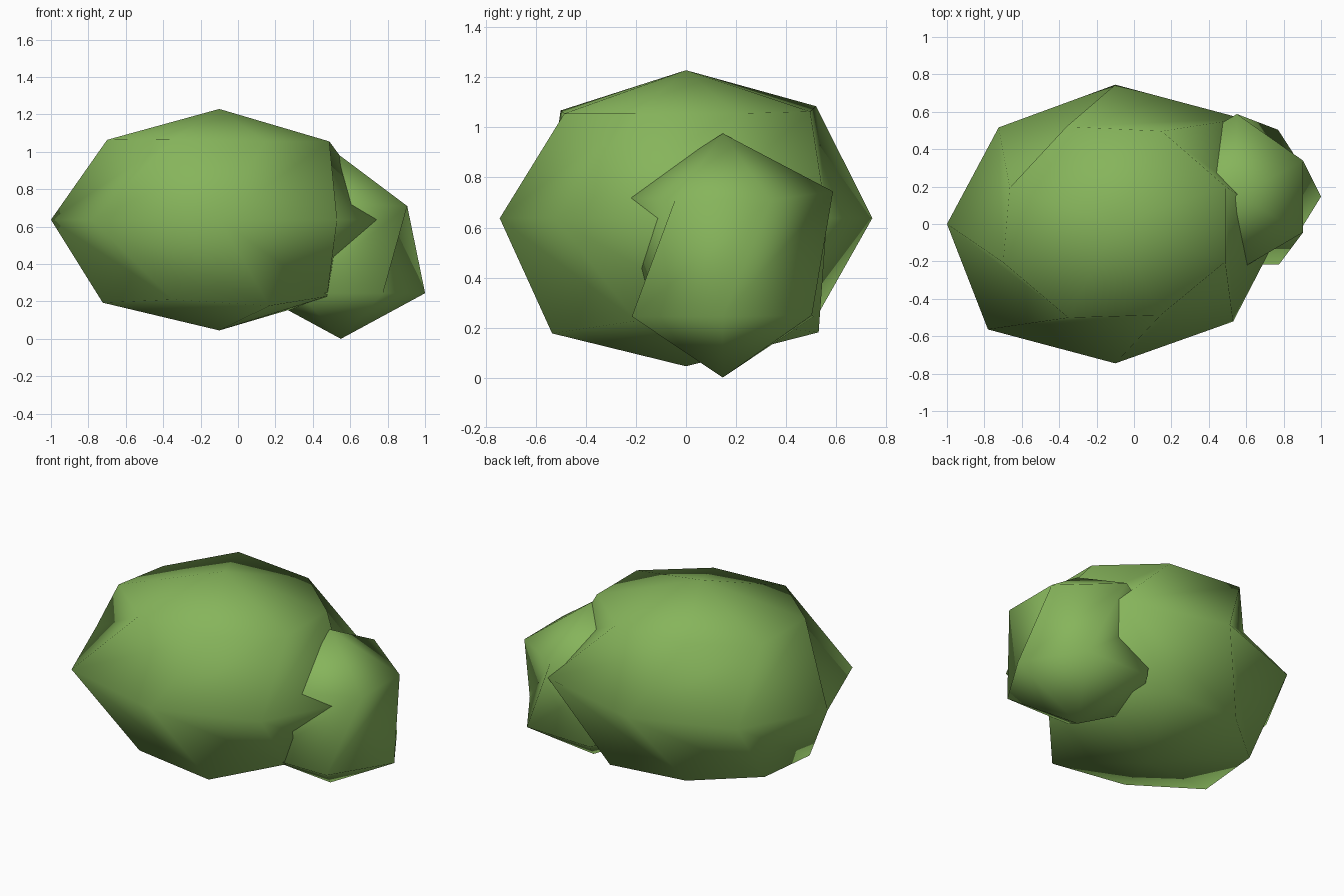
import bpy, bmesh
from math import sin, cos, pi

cube = bpy.data.objects.get("Cube")
if cube:
    bpy.data.objects.remove(cube, do_unlink=True)

# Single leaf colour
leaf = bpy.data.materials.new("leaf_green")
leaf.use_nodes = True
green = (0.24, 0.46, 0.105, 1)
leaf.diffuse_color = green
bsdf = next(n for n in leaf.node_tree.nodes if n.type == 'BSDF_PRINCIPLED')
bsdf.inputs["Base Color"].default_value = green
bsdf.inputs["Roughness"].default_value = 0.9


def foliage_clump(name, centre, radii, segments, ring_scales):
    """Coarse ellipsoid with every other ring turned half a step.

    ring_scales holds one list of outward scale factors per ring, top to bottom."""
    bm = bmesh.new()

    def add(x, y, z):
        p = (x, y, z)
        return bm.verts.new([c + r * v for c, r, v in zip(centre, radii, p)])

    bands = len(ring_scales) + 1
    rings = []
    for i, scales in enumerate(ring_scales, 1):
        polar = pi * i / bands
        turn = 0.5 * (i % 2)
        ring = []
        for k, s in enumerate(scales):
            a = 2 * pi * (k + turn) / segments
            ring.append(add(s * sin(polar) * cos(a), s * sin(polar) * sin(a), s * cos(polar)))
        rings.append(ring)

    # Caps
    for ring, z in ((rings[0], 1), (rings[-1], -1)):
        pole = add(0, 0, z)
        for k in range(segments):
            bm.faces.new((pole, ring[k], ring[(k + 1) % segments]))

    # Bands, folded along the long diagonal from the unturned ring
    for i in range(len(rings) - 1):
        turned, plain = rings[i], rings[i + 1]
        if i % 2:
            turned, plain = plain, turned
        for k in range(segments):
            n = (k + 1) % segments
            bm.faces.new((plain[k], plain[n], turned[n]))
            bm.faces.new((plain[k], turned[n], turned[k]))

    bmesh.ops.recalc_face_normals(bm, faces=bm.faces)
    for f in bm.faces:
        f.smooth = True
    mesh = bpy.data.meshes.new(name)
    bm.to_mesh(mesh)
    bm.free()
    mesh.materials.append(leaf)
    obj = bpy.data.objects.new(name, mesh)
    bpy.context.collection.objects.link(obj)
    return obj


# Large clump
foliage_clump("large_clump", (-0.1, 0, 0.637), (0.9, 0.745, 0.592), 8, [
    [1, 1.02, 1.07, 0.96, 1.02, 1.03, 1, 1],
    [1, 1.07, 1, 0.98, 1, 1.07, 1, 0.99],
    [1, 1.09, 1.03, 1.02, 1.06, 1.02, 1.1, 0.98],
])

# Small clump leaning against its side
foliage_clump("small_clump", (0.55, 0.147, 0.488), (0.52, 0.485, 0.488), 6, [
    [0.91, 1.05, 1, 1, 0.95, 0.91],
    [1, 0.98, 1, 1, 1, 1],
])
